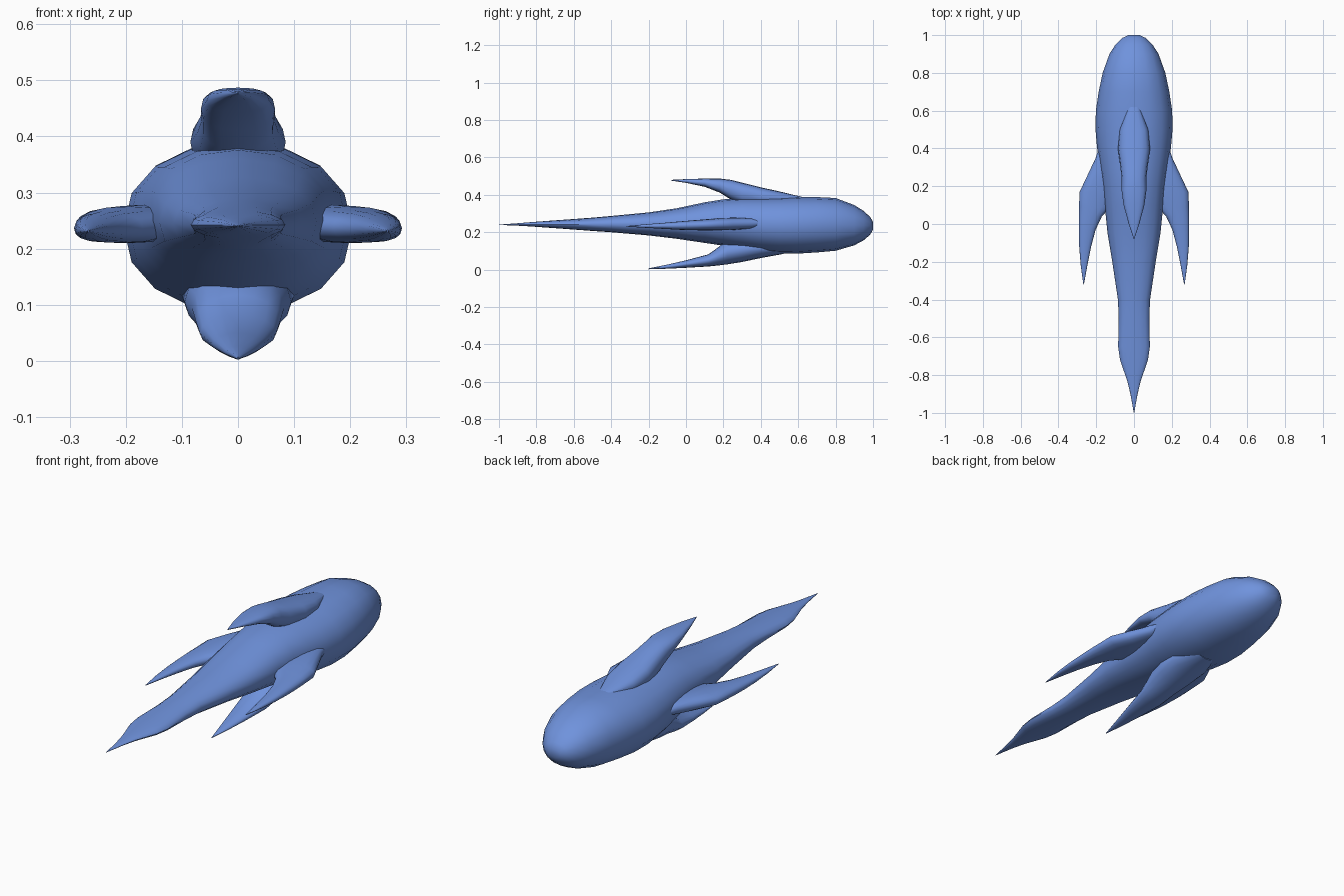
import bpy, bmesh, math

SIDES = 16

blue = bpy.data.materials.new("soft_blue")
blue.diffuse_color = (0.16, 0.29, 0.72, 1)


def loft(name, rows, power=1.0, mirror=False):
    """Skin rounded sections along y; each row is (y, x0, x1, z0, z1)."""
    bm = bmesh.new()
    rings = []
    for y, x0, x1, z0, z1 in rows:
        ring = []
        for i in range(SIDES):
            a = 2 * math.pi * i / SIDES
            c, s = math.cos(a), math.sin(a)
            c = math.copysign(abs(c) ** power, c)
            s = math.copysign(abs(s) ** power, s)
            ring.append(bm.verts.new(((x0 + x1) / 2 + c * (x1 - x0) / 2, y,
                                      (z0 + z1) / 2 + s * (z1 - z0) / 2)))
        rings.append(ring)
    for a, b in zip(rings, rings[1:]):
        for i in range(SIDES):
            j = (i + 1) % SIDES
            bm.faces.new((a[i], a[j], b[j], b[i]))
    bm.faces.new(rings[0])
    bm.faces.new(rings[-1])
    bmesh.ops.recalc_face_normals(bm, faces=bm.faces)
    me = bpy.data.meshes.new(name)
    bm.to_mesh(me)
    bm.free()
    me.materials.append(blue)
    ob = bpy.data.objects.new(name, me)
    bpy.context.collection.objects.link(ob)
    if mirror:
        ob.modifiers.new("mirror", 'MIRROR')
    bpy.ops.object.select_all(action='DESELECT')
    ob.select_set(True)
    bpy.context.view_layer.objects.active = ob
    bpy.ops.object.shade_smooth_by_angle(angle=math.radians(50))
    return ob


def centred(rows):
    """Rows of (y, half width, bottom, top) centred on x = 0."""
    return [(y, -w, w, b, t) for y, w, b, t in rows]


# body: blunt nose, long taper, flattened pointed tail
loft("body", centred([
    (1.0, 0.03, 0.215, 0.255), (0.985, 0.062, 0.187, 0.281),
    (0.95, 0.098, 0.157, 0.314), (0.9, 0.13, 0.13, 0.345),
    (0.8, 0.166, 0.101, 0.383), (0.7, 0.187, 0.092, 0.388),
    (0.6, 0.202, 0.086, 0.39), (0.5, 0.204, 0.087, 0.388),
    (0.4, 0.195, 0.097, 0.385), (0.3, 0.18, 0.113, 0.383),
    (0.2, 0.165, 0.128, 0.376), (0.1, 0.155, 0.143, 0.36),
    (-0.05, 0.14, 0.165, 0.328), (-0.2, 0.115, 0.183, 0.306),
    (-0.4, 0.085, 0.2, 0.287), (-0.5, 0.081, 0.207, 0.278),
    (-0.65, 0.084, 0.218, 0.267), (-0.72, 0.074, 0.223, 0.262),
    (-0.83, 0.036, 0.231, 0.254), (-0.9, 0.019, 0.235, 0.248),
    (-1.0, 0.001, 0.239, 0.241)]), 0.93)

# dorsal fin: swept back, flat along the top
loft("dorsal_fin", centred([
    (0.62, 0.03, 0.36, 0.389), (0.5, 0.075, 0.34, 0.418),
    (0.4, 0.085, 0.34, 0.44), (0.3, 0.072, 0.35, 0.465),
    (0.24, 0.065, 0.375, 0.48), (0.18, 0.066, 0.412, 0.487),
    (0.1, 0.055, 0.443, 0.487), (0.0, 0.028, 0.464, 0.484),
    (-0.08, 0.001, 0.476, 0.48)]), 0.8)

# belly fin: wide keel, longer swept tip
loft("belly_fin", centred([
    (0.52, 0.06, 0.084, 0.15), (0.4, 0.1, 0.062, 0.17),
    (0.3, 0.095, 0.041, 0.17), (0.22, 0.082, 0.028, 0.16),
    (0.17, 0.075, 0.022, 0.118), (0.12, 0.068, 0.017, 0.082),
    (0.0, 0.045, 0.01, 0.05), (-0.1, 0.024, 0.005, 0.027),
    (-0.2, 0.001, 0.002, 0.007)]))

# side fins, mirrored across x
loft("side_fins", [
    (0.42, 0.14, 0.18, 0.235, 0.26), (0.35, 0.12, 0.203, 0.22, 0.275),
    (0.25, 0.1, 0.25, 0.212, 0.278), (0.17, 0.1, 0.288, 0.21, 0.275),
    (0.09, 0.125, 0.291, 0.21, 0.268), (0.04, 0.17, 0.292, 0.211, 0.264),
    (-0.03, 0.203, 0.292, 0.213, 0.258), (-0.12, 0.227, 0.29, 0.218, 0.25),
    (-0.22, 0.247, 0.282, 0.224, 0.242),
    (-0.32, 0.265, 0.268, 0.23, 0.233)], 0.85, mirror=True)
